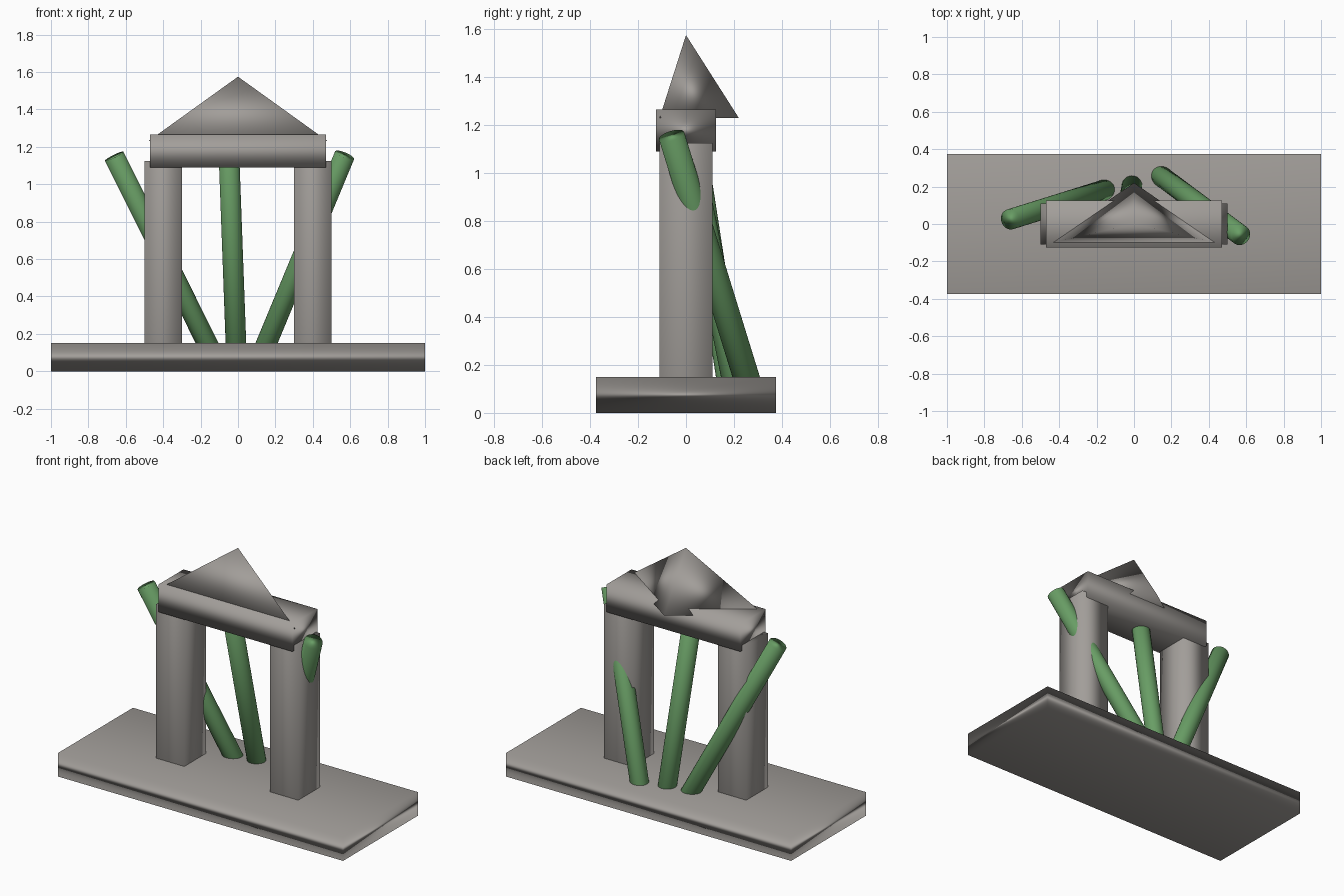
import bpy
from mathutils import Vector

cube = bpy.data.objects.get("Cube")
if cube:
    bpy.data.objects.remove(cube, do_unlink=True)


def material(name, rgb):
    m = bpy.data.materials.new(name)
    m.use_nodes = True
    m.diffuse_color = (*rgb, 1)
    m.node_tree.nodes["Principled BSDF"].inputs["Base Color"].default_value = (*rgb, 1)
    return m


stone = material("warm grey stone", (0.36, 0.34, 0.32))
green = material("vine green", (0.14, 0.34, 0.13))


def finish(name, mat):
    """Name the active object, colour it and give it soft area-weighted shading."""
    ob = bpy.context.object
    ob.name = name
    ob.data.materials.append(mat)
    bpy.ops.object.transform_apply(location=False, rotation=False, scale=True)
    bpy.ops.object.shade_smooth()
    mod = ob.modifiers.new("soft normals", 'WEIGHTED_NORMAL')
    mod.mode = 'FACE_AREA'
    return ob


def block(name, x, width, depth, bottom, top):
    bpy.ops.mesh.primitive_cube_add(size=1, location=(x, 0, (bottom + top) / 2))
    bpy.context.object.scale = (width, depth, top - bottom)
    return finish(name, stone)


def vine(name, foot, tip):
    foot, tip = Vector(foot), Vector(tip)
    axis = tip - foot
    bpy.ops.mesh.primitive_cylinder_add(
        vertices=32, radius=0.055, depth=axis.length, location=(foot + tip) / 2,
        rotation=axis.to_track_quat('Z', 'Y').to_euler())
    return finish(name, green)


# Stone gateway
block("base_slab", 0, 2, 0.75, 0, 0.15)
for side, x in (("left", 0.4), ("right", -0.4)):
    block(side + "_pillar", x, 0.2, 0.22, 0.14, 1.125)
block("lintel", 0, 0.94, 0.25, 1.09, 1.265)

# Three-sided pointed roof, stretched sideways
bpy.ops.mesh.primitive_cone_add(vertices=3, radius1=0.22, depth=0.345,
                                location=(0, 0, 1.4025))
bpy.context.object.scale = (2.52, 1, 1)
finish("roof", stone)

# Leaning vines behind the gateway
vine("left_vine", (0.14, 0.26, 0.12), (0.57, -0.06, 1.155))
vine("middle_vine", (-0.01, 0.208, 0.12), (-0.048, 0.0, 1.15))
vine("right_vine", (-0.15, 0.185, 0.12), (-0.662, 0.025, 1.15))
